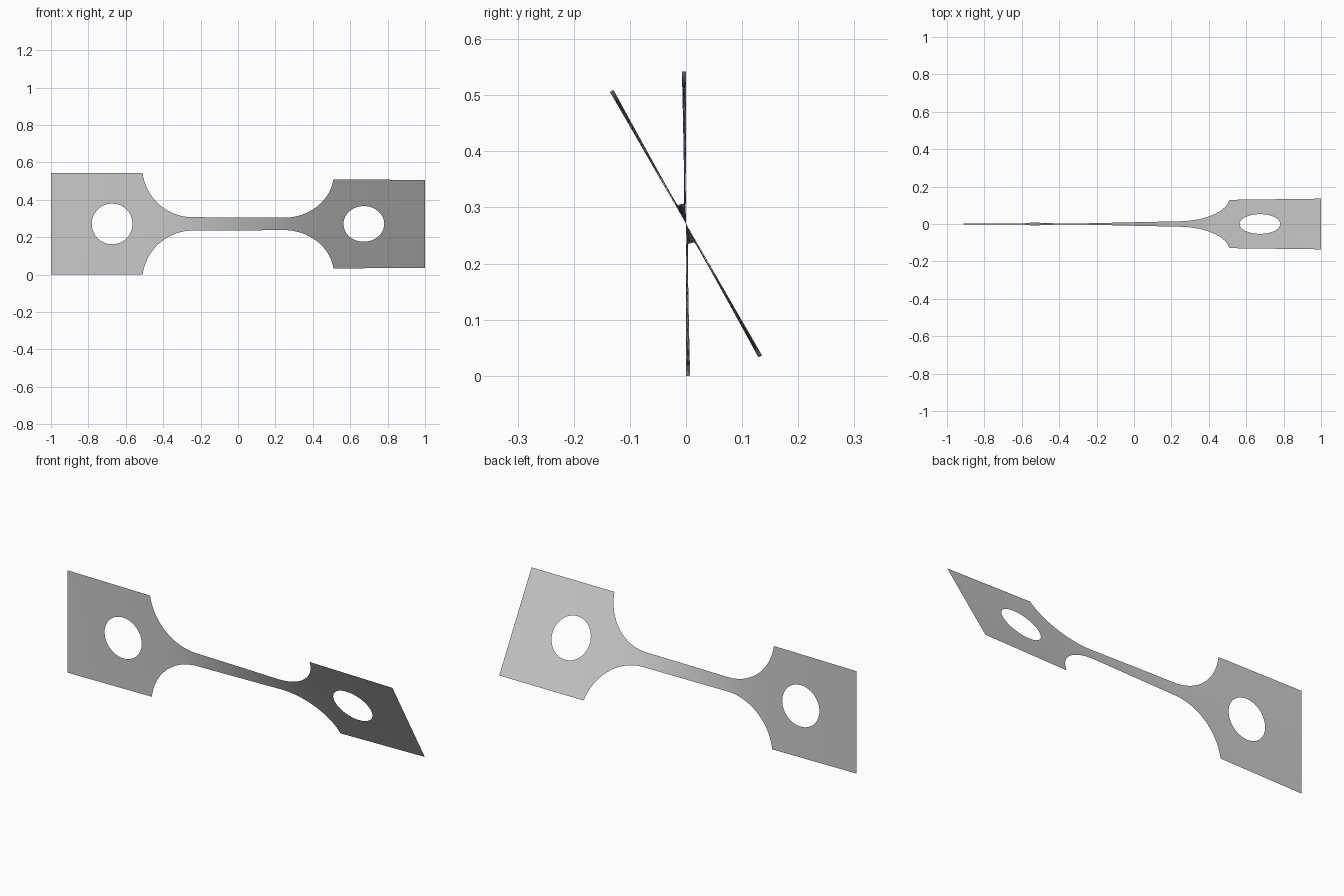
import bpy, bmesh
from math import sin, cos, pi, sqrt, radians

cube = bpy.data.objects.get("Cube")
if cube:
    bpy.data.objects.remove(cube, do_unlink=True)

# Main dimensions of the flat coupon
HALF_H, HALF_NECK = 0.271, 0.036
GRIP_X, FILLET_R = 0.51, 0.27
NECK_X = GRIP_X - sqrt(FILLET_R**2 - (FILLET_R + HALF_NECK - HALF_H)**2)
HOLE_X, HOLE_R = 0.673, 0.109
TWIST = radians(30)


def half_width(x):
    s = abs(x)
    if s >= GRIP_X:
        return HALF_H
    if s <= NECK_X:
        return HALF_NECK
    return HALF_NECK + FILLET_R - sqrt(FILLET_R**2 - (s - NECK_X)**2)


# Twist accumulates mostly where the strip is narrow
N = 400
angles = [0.0]
for i in range(N):
    angles.append(angles[-1] + half_width(-1 + (2 * i + 1) / N) ** -1.2)


def twist_angle(x):
    t = min(max((x + 1) / 2, 0), 1) * N
    i = min(int(t), N - 1)
    return TWIST * (angles[i] + (angles[i + 1] - angles[i]) * (t - i)) / angles[-1]


def add_loop(bm, points):
    verts = [bm.verts.new((x, 0, z)) for x, z in points]
    for a, b in zip(verts, verts[1:] + verts[:1]):
        bm.edges.new((a, b))


# Outline: top edge left to right, bottom edge back
STEPS = 20
fillet = [NECK_X + (GRIP_X - NECK_X) * sin(pi / 2 * i / STEPS) for i in range(STEPS + 1)]
xs = [-1] + [-x for x in reversed(fillet)] + fillet + [1]
top = [(x, half_width(x)) for x in xs]
bm = bmesh.new()
add_loop(bm, top + [(x, -z) for x, z in reversed(top)])

# Round hole in each grip
for side in (-1, 1):
    add_loop(bm, [(side * HOLE_X + HOLE_R * cos(2 * pi * i / 48),
                   HOLE_R * sin(2 * pi * i / 48)) for i in range(48)])
bmesh.ops.triangle_fill(bm, edges=bm.edges[:], use_beauty=True, normal=(0, -1, 0))

# Cross cuts so that the sheet can bend smoothly
cuts = [((i / 25, 0, 0), (1, 0, 0)) for i in range(-24, 25)] + [((0, 0, 0), (0, 0, 1))]
for co, no in cuts:
    bmesh.ops.bisect_plane(bm, geom=bm.verts[:] + bm.edges[:] + bm.faces[:],
                           plane_co=co, plane_no=no, dist=0.0001)

# Twist about the long axis and lift onto the ground
for v in bm.verts:
    a, h = twist_angle(v.co.x), v.co.z
    v.co.y, v.co.z = -h * sin(a), HALF_H + h * cos(a)
bmesh.ops.triangulate(bm, faces=[f for f in bm.faces if len(f.verts) > 4])
for f in bm.faces:
    f.smooth = True
    f.normal_update()
    if f.normal.y > 0:
        f.normal_flip()

mesh = bpy.data.meshes.new("twisted_coupon")
bm.to_mesh(mesh)
bm.free()
coupon = bpy.data.objects.new("twisted_coupon", mesh)
bpy.context.collection.objects.link(coupon)

# Plain grey material
grey = bpy.data.materials.new("light_grey")
grey.use_nodes = True
colour = (0.6, 0.6, 0.6, 1)
grey.diffuse_color = colour
grey.node_tree.nodes["Principled BSDF"].inputs["Base Color"].default_value = colour
mesh.materials.append(grey)
